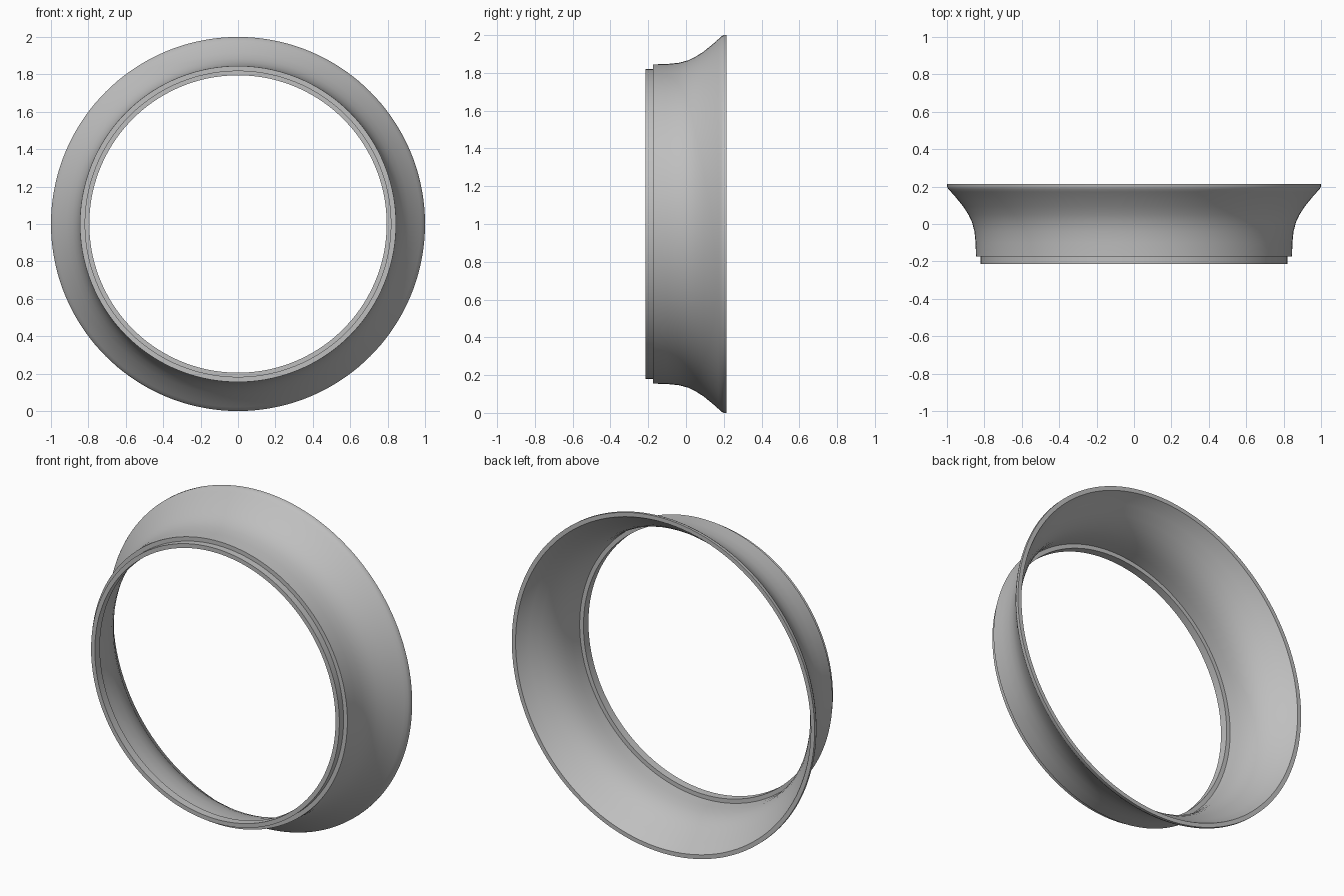
import bpy
import bmesh
import math
from mathutils import Matrix, Vector

cube = bpy.data.objects.get("Cube")
if cube:
    bpy.data.objects.remove(cube, do_unlink=True)

SEGMENTS = 144
CENTRE = Vector((0, 0, 1))

# Closed wall section as (radius, y)
outer_flare = [(.845, -.175), (.847, -.10), (.853, -.04), (.866, .01), (.885, .05),
               (.914, .095), (.955, .145), (.979, .172), (.993, .187), (1, .20)]
back_rim = [(1, .215), (.975, .215)]
inner_flare = [(.957, .185), (.93, .15), (.89, .10), (.862, .055), (.842, .01),
               (.829, -.04), (.822, -.10), (.82, -.168)]
front_collar = [(.795, -.168), (.795, -.215), (.82, -.215), (.82, -.175)]
section = outer_flare + back_rim + inner_flare + front_collar

# Grey material
grey = bpy.data.materials.new("plain_grey")
grey.use_nodes = True
colour = (.52, .52, .52, 1)
grey.diffuse_color = colour
grey.node_tree.nodes["Principled BSDF"].inputs["Base Color"].default_value = colour

# Revolve the section around the front-to-back axis
bm = bmesh.new()
rings = []
for i in range(SEGMENTS):
    turn = Matrix.Rotation(math.tau * i / SEGMENTS, 3, 'Y')
    rings.append([bm.verts.new(turn @ Vector((r, y, 0)) + CENTRE) for r, y in section])
count = len(section)
for i, ring in enumerate(rings):
    following = rings[(i + 1) % SEGMENTS]
    for j in range(count):
        k = (j + 1) % count
        bm.faces.new((ring[j], ring[k], following[k], following[j]))
bmesh.ops.recalc_face_normals(bm, faces=bm.faces)

mesh = bpy.data.meshes.new("flared_ring")
bm.to_mesh(mesh)
bm.free()
mesh.materials.append(grey)
ring_object = bpy.data.objects.new("flared_ring", mesh)
bpy.context.collection.objects.link(ring_object)

# Smooth curves with crisp steps
bpy.ops.object.select_all(action='DESELECT')
ring_object.select_set(True)
bpy.context.view_layer.objects.active = ring_object
bpy.ops.object.shade_smooth_by_angle(angle=math.radians(30))
